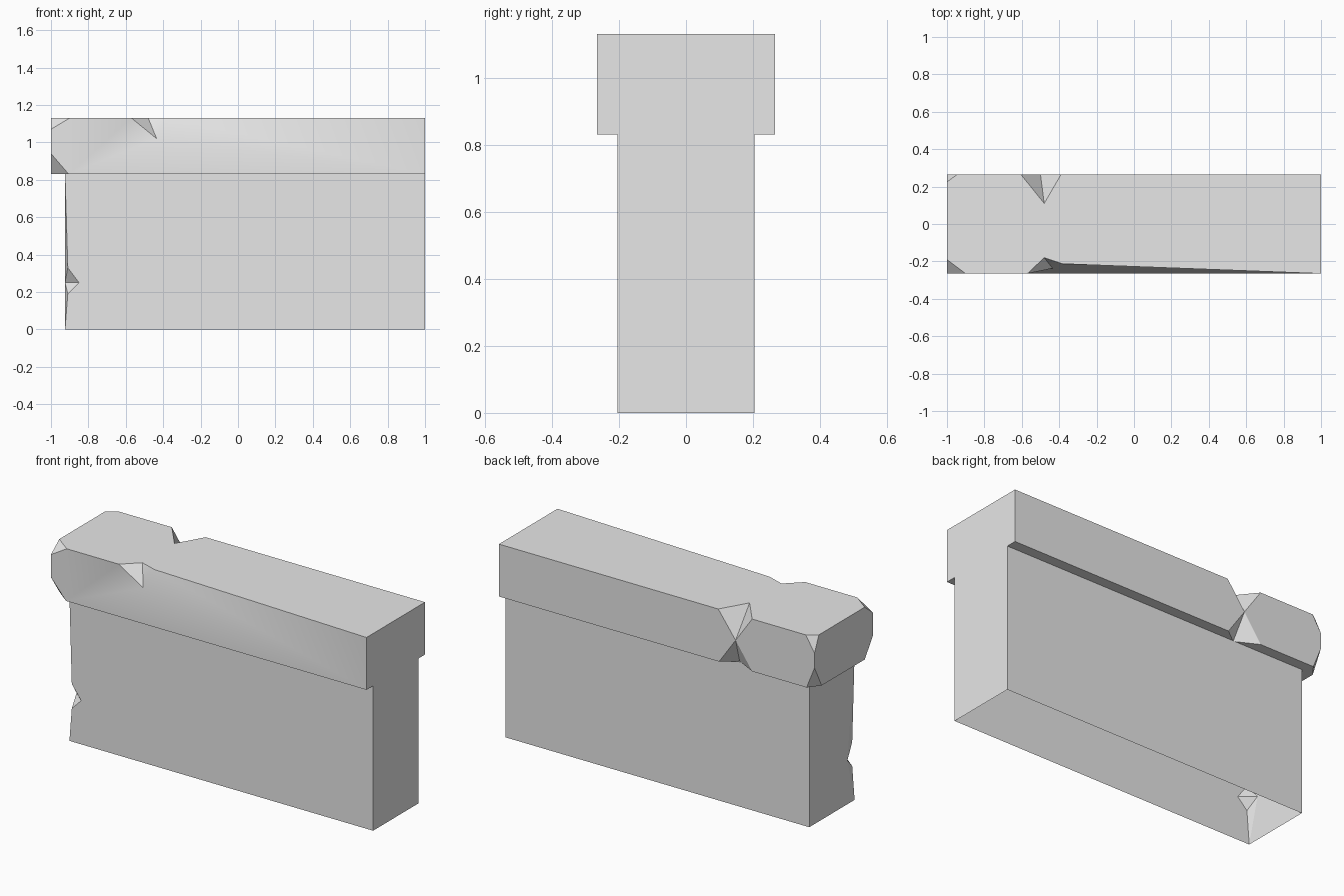
import bpy
import bmesh
import math

if "Cube" in bpy.data.objects:
    bpy.data.objects.remove(bpy.data.objects["Cube"], do_unlink=True)

stone = bpy.data.materials.new("plain_grey_stone")
stone.use_nodes = True
grey = (0.8, 0.8, 0.8, 1)
stone.diffuse_color = grey
stone.node_tree.nodes["Principled BSDF"].inputs["Base Color"].default_value = grey


def build(name, points, faces):
    """Make a faceted part from named corner points and faces listing them."""
    bm = bmesh.new()
    verts = {key: bm.verts.new(co) for key, co in points.items()}
    for face in faces:
        bm.faces.new([verts[key] for key in face.split()])
    bmesh.ops.recalc_face_normals(bm, faces=bm.faces[:])
    mesh = bpy.data.meshes.new(name)
    bm.to_mesh(mesh)
    bm.free()
    mesh.materials.append(stone)
    obj = bpy.data.objects.new(name, mesh)
    bpy.context.collection.objects.link(obj)
    return obj


# Coping slab: chipped corners at one end, a notch in each long edge
TOP, LOW, DEPTH = 1.13, 0.83, 0.265
coping_points = {
    # plain end
    "front_top": (1, -DEPTH, TOP), "front_low": (1, -DEPTH, LOW),
    "back_top": (1, DEPTH, TOP), "back_low": (1, DEPTH, LOW),
    # front corner chips: along the front, down the corner, across the end
    "ft_along": (-0.9, -DEPTH, TOP), "ft_down": (-1, -DEPTH, 1.07), "ft_across": (-1, -0.19, TOP),
    "fl_along": (-0.905, -DEPTH, LOW), "fl_up": (-1, -DEPTH, 0.94), "fl_across": (-1, -0.19, LOW),
    # back corner chips
    "bt_along": (-0.945, DEPTH, TOP), "bt_down": (-1, DEPTH, 1.04), "bt_across": (-1, 0.225, TOP),
    "bl_along": (-0.95, DEPTH, LOW), "bl_up": (-1, DEPTH, 0.955), "bl_across": (-1, 0.2, LOW),
    # front notch
    "fn_left": (-0.57, -DEPTH, TOP), "fn_in": (-0.48, -0.18, TOP),
    "fn_right": (-0.38, -0.213, TOP), "fn_tip": (-0.435, -0.237, 1.02),
    # back notch, pinched to a tip half way down
    "bn_left": (-0.605, DEPTH, TOP), "bn_in": (-0.48, 0.11, TOP), "bn_right": (-0.39, DEPTH, TOP),
    "bn_tip": (-0.5, DEPTH, 0.98),
    "bn_low_left": (-0.605, DEPTH, LOW), "bn_low_in": (-0.48, 0.2, LOW),
    "bn_low_right": (-0.395, DEPTH, LOW),
}
coping = build("coping", coping_points, [
    # top and underside
    "front_top back_top bn_right bn_in bn_left bt_along bt_across ft_across ft_along fn_left fn_in fn_right",
    "front_low back_low bn_low_right bn_low_in bn_low_left bl_along bl_across fl_across fl_along",
    # ends
    "front_low back_low back_top front_top",
    "ft_across bt_across bt_down bl_up bl_across fl_across fl_up ft_down",
    # corner chips
    "ft_along ft_across ft_down", "fl_along fl_across fl_up",
    "bt_along bt_across bt_down", "bl_along bl_across bl_up",
    # worn front
    "fn_left ft_along ft_down fl_up fl_along", "fn_left fl_along fn_tip",
    "fn_tip fl_along front_low", "fn_tip front_low fn_right", "fn_right front_low front_top",
    "fn_left fn_tip fn_in", "fn_in fn_tip fn_right",
    # back and its notch
    "back_top back_low bn_low_right bn_tip bn_right",
    "bn_left bn_tip bn_low_left bl_along bl_up bt_down bt_along",
    "bn_left bn_in bn_tip", "bn_in bn_right bn_tip",
    "bn_low_left bn_low_in bn_tip", "bn_low_in bn_low_right bn_tip",
])

# Wall body: hollow below, one worn and chipped front corner
SIDE, END = 0.205, -0.925
body_points = {
    "front_top": (1, -SIDE, LOW), "front_low": (1, -SIDE, 0),
    "back_top": (1, SIDE, LOW), "back_low": (1, SIDE, 0),
    "worn_top": (END, -SIDE, LOW), "worn_low": (END, -SIDE, 0),
    "end_top": (END, SIDE, LOW), "end_low": (END, SIDE, 0),
    "chip_top": (-0.91, -SIDE, 0.33), "chip_low": (-0.91, -SIDE, 0.19),
    "chip_tip": (-0.85, -SIDE, 0.25), "chip_in": (END, -0.14, 0.25),
}
body = build("wall_body", body_points, [
    "front_low back_low back_top front_top",
    "back_low end_low end_top back_top",
    "front_low front_top worn_top chip_top chip_tip chip_low worn_low",
    "end_low worn_low chip_in worn_top end_top",
    "worn_top chip_top chip_in", "worn_low chip_low chip_in",
    "chip_top chip_tip chip_in", "chip_low chip_tip chip_in",
])

# Soft shading only across the gently worn front of the coping
for obj in bpy.context.selected_objects:
    obj.select_set(False)
coping.select_set(True)
bpy.context.view_layer.objects.active = coping
bpy.ops.object.shade_smooth_by_angle(angle=math.radians(30))
